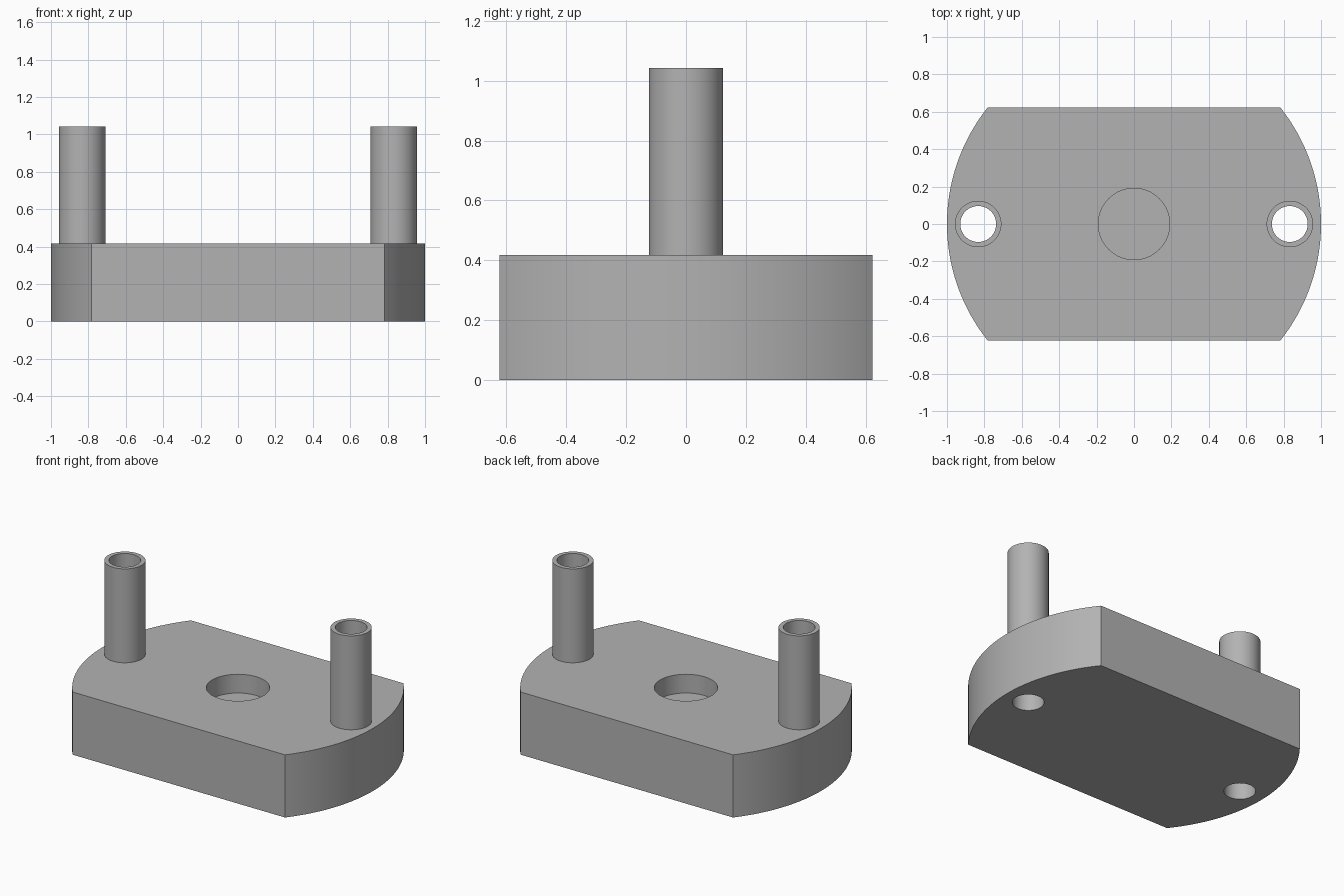
import bpy
import bmesh
from math import asin, cos, sin, pi, radians

BASE_TOP, POST_TOP, HALF_DEPTH = 0.417, 1.042, 0.623
POST_X, POST_R, BORE_R = 0.833, 0.124, 0.096
POCKET_R, POCKET_DEPTH = 0.191, 0.125

default = bpy.data.objects.get("Cube")
if default:
    bpy.data.objects.remove(default, do_unlink=True)

grey = bpy.data.materials.new("plain grey")
grey.use_nodes = True
grey.diffuse_color = (0.45, 0.45, 0.45, 1)
grey.node_tree.nodes["Principled BSDF"].inputs["Base Color"].default_value = grey.diffuse_color


def circle(radius, steps=72):
    return [(radius * cos(2 * pi * i / steps), radius * sin(2 * pi * i / steps))
            for i in range(steps)]


def prism(name, outline, z0, z1, x=0):
    """Extrude a flat outline upward from z0 to z1."""
    bm = bmesh.new()
    face = bm.faces.new([bm.verts.new((x + px, py, z0)) for px, py in outline])
    top = bmesh.ops.extrude_face_region(bm, geom=[face])["geom"]
    bmesh.ops.translate(bm, vec=(0, 0, z1 - z0),
                        verts=[g for g in top if isinstance(g, bmesh.types.BMVert)])
    bmesh.ops.recalc_face_normals(bm, faces=bm.faces)
    mesh = bpy.data.meshes.new(name)
    bm.to_mesh(mesh)
    bm.free()
    mesh.materials.append(grey)
    obj = bpy.data.objects.new(name, mesh)
    bpy.context.collection.objects.link(obj)
    return obj


def cut(target, cutter):
    """Subtract the cutter from the target and discard it."""
    cutter.hide_render = True
    mod = target.modifiers.new("cut", "BOOLEAN")
    mod.operation, mod.solver, mod.object = "DIFFERENCE", "EXACT", cutter
    bpy.context.view_layer.objects.active = target
    bpy.ops.object.modifier_apply(modifier=mod.name)
    bpy.data.objects.remove(cutter, do_unlink=True)


# Base: a round disc with flat front and back
limit = asin(HALF_DEPTH)
arc = [limit * (i / 20 - 1) for i in range(41)]
outline = [(cos(a), sin(a)) for a in arc] + [(-cos(a), -sin(a)) for a in arc]
base = prism("base", outline, 0, BASE_TOP)

# Shallow round pocket in the centre
cut(base, prism("pocket_cutter", circle(POCKET_R), BASE_TOP - POCKET_DEPTH, BASE_TOP + 0.1))

# Hollow posts, with the bore continuing through the base
parts = [base]
for side, x in (("left", POST_X), ("right", -POST_X)):
    post = prism(side + "_post", circle(POST_R), BASE_TOP, POST_TOP, x)
    for target in (base, post):
        cut(target, prism("bore_cutter", circle(BORE_R), -0.1, POST_TOP + 0.1, x))
    parts.append(post)

# Smooth round walls, crisp edges
bpy.ops.object.select_all(action="DESELECT")
for obj in parts:
    obj.select_set(True)
bpy.context.view_layer.objects.active = base
bpy.ops.object.shade_smooth_by_angle(angle=radians(30))
